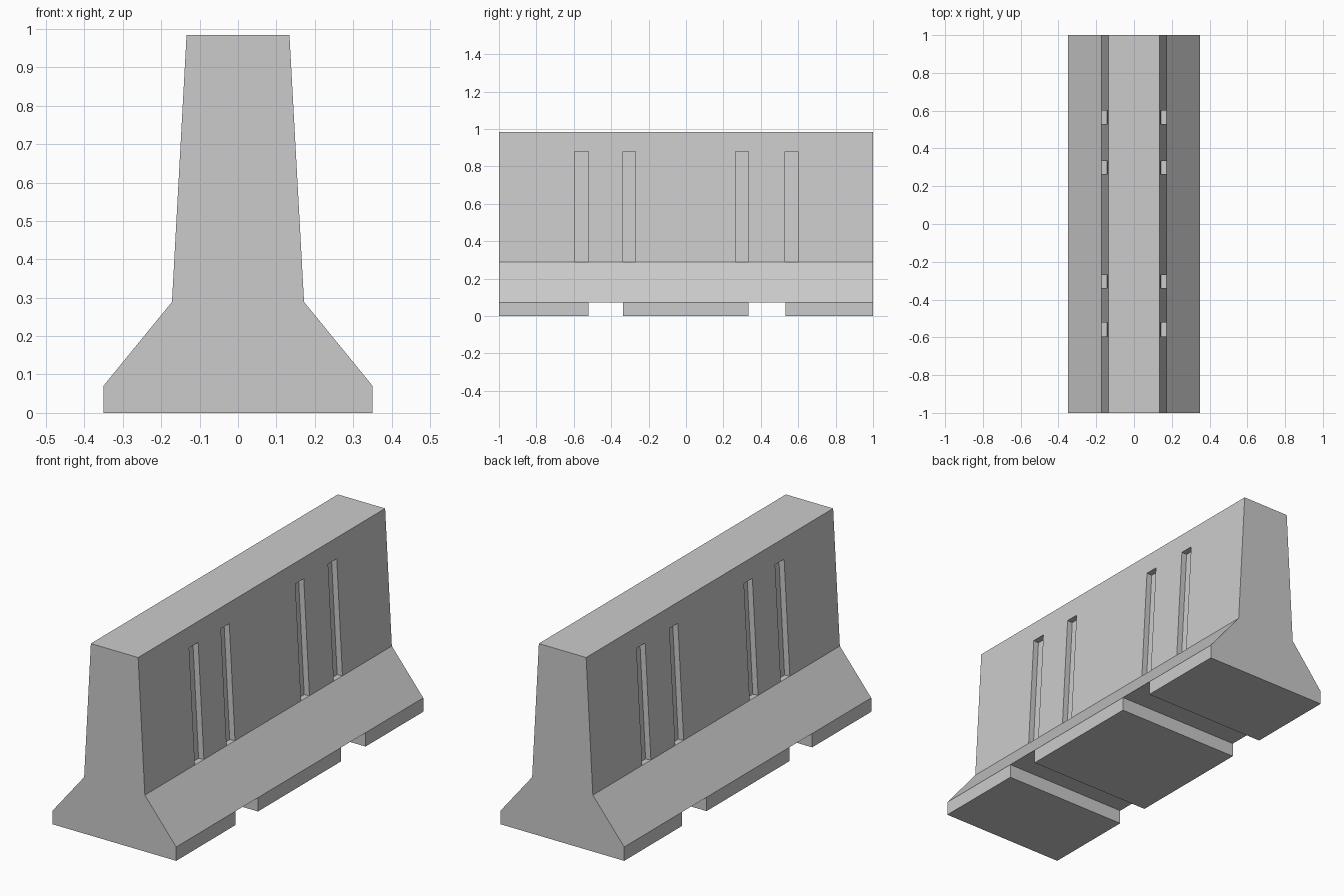
import bpy, bmesh
from mathutils import Vector

if "Cube" in bpy.data.objects:
    bpy.data.objects.remove(bpy.data.objects["Cube"])


def add_prism(bm, profile, y0, y1):
    """Extrude an XZ profile along y."""
    verts = [bm.verts.new((x, y0, z)) for x, z in profile]
    face = bm.faces.new(verts)
    ext = bmesh.ops.extrude_face_region(bm, geom=[face])["geom"]
    moved = [g for g in ext if isinstance(g, bmesh.types.BMVert)]
    bmesh.ops.translate(bm, verts=moved, vec=(0, y1 - y0, 0))


def make_object(name, prisms):
    bm = bmesh.new()
    for prism in prisms:
        add_prism(bm, *prism)
    bmesh.ops.recalc_face_normals(bm, faces=bm.faces)
    mesh = bpy.data.meshes.new(name)
    bm.to_mesh(mesh)
    bm.free()
    obj = bpy.data.objects.new(name, mesh)
    bpy.context.collection.objects.link(obj)
    return obj


def mirrored(points):
    return [(-x, z) for x, z in points]


# Barrier body: tapered wall on a flared foot
KINK, FOOT_TOP = (0.172, 0.289), 0.071
half = [(0.35, 0), (0.35, FOOT_TOP), KINK, (0.134, 0.984)]
barrier = make_object("concrete_barrier", [(half + mirrored(half)[::-1], -1, 1)])

# Slots cut square into the sloping walls
low = Vector(KINK)
along = (Vector((0.134, 0.984)) - low).normalized()
out = Vector((along.y, -along.x))
high = low + along * 0.592
depth = 0.03
slot = [tuple(p) for p in (low - out * depth, low + out * 0.05,
                           high + out * 0.05, high - out * depth)]
slot_spans = [(-0.595, -0.522), (-0.338, -0.27), (0.265, 0.333), (0.53, 0.6)]
cuts = [(side, a, b) for a, b in slot_spans for side in (slot, mirrored(slot))]

# Forklift channels through the foot
channel = [(-0.5, -0.1), (0.5, -0.1), (0.5, FOOT_TOP), (-0.5, FOOT_TOP)]
cuts += [(channel, -0.522, -0.338), (channel, 0.333, 0.533)]

cutter = make_object("slot_and_channel_cutter", cuts)
cutter.hide_render = True
cutter.display_type = 'WIRE'

mod = barrier.modifiers.new("cutouts", 'BOOLEAN')
mod.operation = 'DIFFERENCE'
mod.solver = 'EXACT'
mod.object = cutter

# Bake the cuts, then drop the helper
bpy.context.view_layer.objects.active = barrier
bpy.ops.object.modifier_apply(modifier=mod.name)
bpy.data.objects.remove(cutter)
